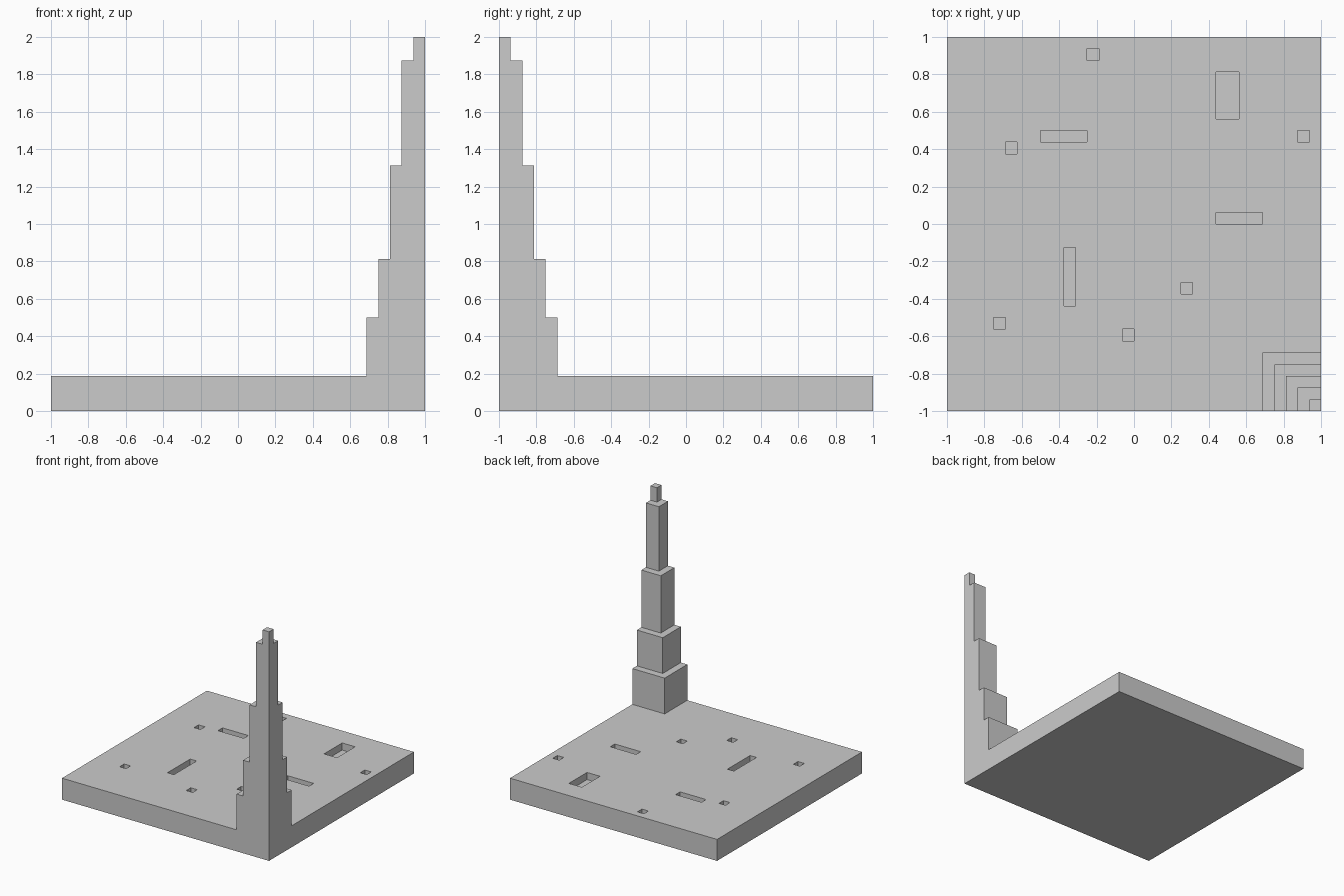
import bpy
import bmesh
from mathutils import Matrix, Vector

if "Cube" in bpy.data.objects:
    bpy.data.objects.remove(bpy.data.objects["Cube"])

U = 1 / 16          # block unit of the grid
TOP = 3             # plate thickness in units


def box(name, lo, hi):
    """Box object between two corners given in block units."""
    lo, hi = Vector(lo) * U, Vector(hi) * U
    bm = bmesh.new()
    bmesh.ops.create_cube(bm, size=1, matrix=Matrix.Translation((lo + hi) / 2)
                          @ Matrix.Diagonal((*(hi - lo), 1)))
    mesh = bpy.data.meshes.new(name)
    bm.to_mesh(mesh)
    bm.free()
    ob = bpy.data.objects.new(name, mesh)
    bpy.context.collection.objects.link(ob)
    return ob


def combine(target, tool, operation):
    """Apply a boolean and remove the helper."""
    mod = target.modifiers.new(operation, 'BOOLEAN')
    mod.operation, mod.solver, mod.object = operation, 'EXACT', tool
    bpy.context.view_layer.objects.active = target
    bpy.ops.object.modifier_apply(modifier=mod.name)
    bpy.data.objects.remove(tool)


# Square ground plate
plate = box("plate_with_tower", (-16, -16, 0), (16, 16, TOP))

# Shallow pits: x, y, width, length
pits = [
    (-4, 14, 1, 1), (7, 9, 2, 4), (-8, 7, 4, 1), (-11, 6, 1, 1), (14, 7, 1, 1),
    (7, 0, 4, 1), (-6, -7, 1, 5), (4, -6, 1, 1), (-12, -9, 1, 1), (-1, -10, 1, 1),
]
for x, y, w, l in pits:
    combine(plate, box("pit", (x, y, TOP - 1), (x + w, y + l, TOP + 1)), 'DIFFERENCE')

# Corner tower: tiers shrink by one unit towards the corner
z = TOP
for width, top in zip((5, 4, 3, 2, 1), (8, 13, 21, 30, 32)):
    combine(plate, box("tier", (16 - width, -16, z), (16, -16 + width, top)), 'UNION')
    z = top
